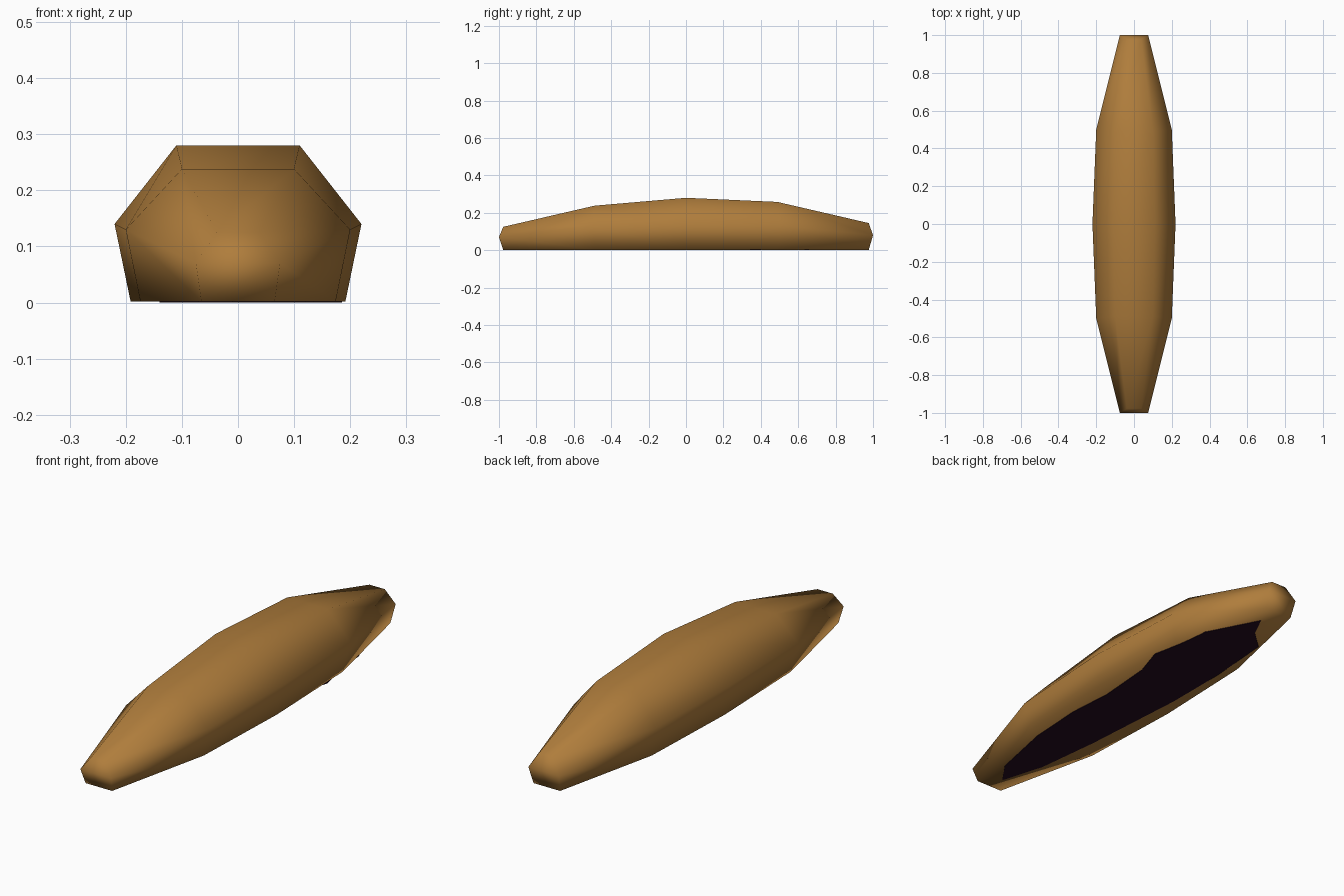
import bpy, bmesh

if "Cube" in bpy.data.objects:
    bpy.data.objects.remove(bpy.data.objects["Cube"])

def material(name, rgb):
    m = bpy.data.materials.new(name)
    m.diffuse_color = (*rgb, 1)
    m.use_nodes = True
    m.node_tree.nodes["Principled BSDF"].inputs["Base Color"].default_value = m.diffuse_color
    return m

crust = material("golden brown", (0.43, 0.205, 0.045))
burnt = material("dark underside", (0.018, 0.004, 0.014))

def make_object(name, bm, mat):
    bmesh.ops.recalc_face_normals(bm, faces=bm.faces)
    me = bpy.data.meshes.new(name)
    bm.to_mesh(me)
    bm.free()
    me.materials.append(mat)
    ob = bpy.data.objects.new(name, me)
    bpy.context.collection.objects.link(ob)
    return ob

# Loaf: six-sided sections along y (y of widest ring, half width, middle z, top z)
stations = [(-1.0, 0.075, 0.07, 0.125), (-0.5, 0.20, 0.13, 0.238),
            (0.0, 0.22, 0.14, 0.28), (0.5, 0.20, 0.135, 0.258),
            (1.0, 0.075, 0.08, 0.145)]
base = 0.002
bm = bmesh.new()
rings = []
for y, w, zm, zt in stations:
    yi = y * 0.977
    pts = [(-0.87 * w, yi, base), (-w, y, zm), (-0.5 * w, yi, zt),
           (0.5 * w, yi, zt), (w, y, zm), (0.87 * w, yi, base)]
    rings.append([bm.verts.new(p) for p in pts])
for a, b in zip(rings, rings[1:]):
    for i in range(6):
        j = (i + 1) % 6
        bm.faces.new((a[i], a[j], b[j], b[i]))
# Creased end caps
for r in (rings[0], rings[-1]):
    bm.faces.new((r[0], r[1], r[4], r[5]))
    bm.faces.new((r[1], r[2], r[3], r[4]))
loaf = make_object("loaf", bm, crust)
loaf.data.shade_smooth()

# Irregular dark patch on the underside, as a thin plate
outline = [(-0.01, -0.90), (0.06, -0.80), (0.12, -0.51), (0.135, -0.25),
           (0.12, -0.04), (0.14, 0.22), (0.185, 0.36), (0.155, 0.52),
           (0.14, 0.65), (0.02, 0.88), (-0.03, 0.78), (-0.117, 0.70),
           (-0.14, 0.40), (-0.14, 0.10), (-0.105, -0.40), (-0.07, -0.70)]
bm = bmesh.new()
face = bm.faces.new([bm.verts.new((x, y, 0)) for x, y in outline])
ext = bmesh.ops.extrude_face_region(bm, geom=[face])
for v in ext["geom"]:
    if isinstance(v, bmesh.types.BMVert):
        v.co.z = base + 0.001
make_object("underside_patch", bm, burnt)
